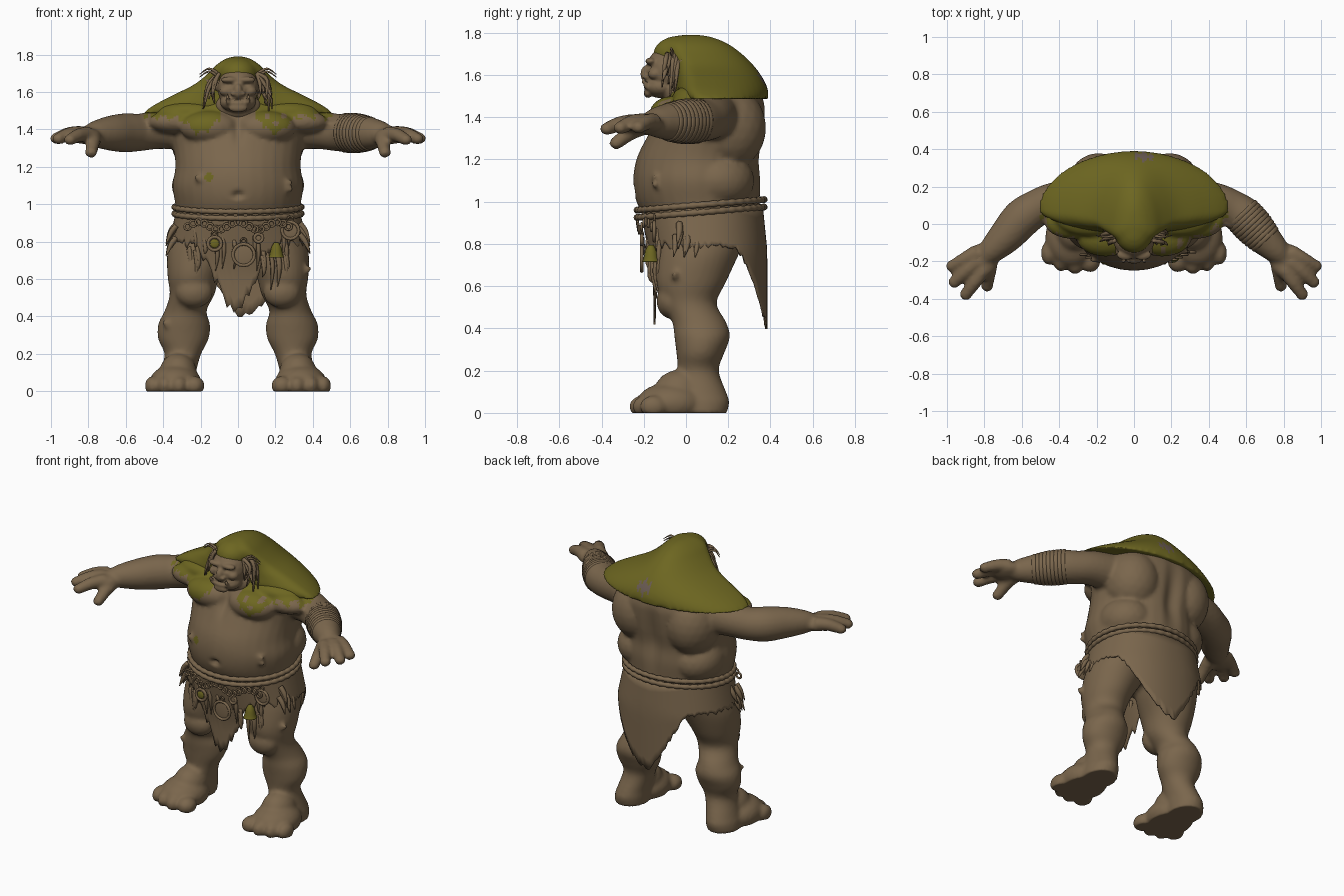
import bpy, bmesh, math, random
from mathutils import Vector, Matrix

random.seed(4)
default_cube = bpy.data.objects.get("Cube")
if default_cube:
    bpy.data.objects.remove(default_cube)


def material(name, colour):
    mat = bpy.data.materials.new(name)
    mat.use_nodes = True
    mat.diffuse_color = (*colour, 1)
    mat.node_tree.nodes["Principled BSDF"].inputs["Base Color"].default_value = (*colour, 1)
    return mat


BROWN = material("earthy_brown", (0.195, 0.133, 0.073))
MOSS = material("moss_green", (0.152, 0.133, 0.015))
LICHEN = material("lichen_grey", (0.15, 0.11, 0.09))


def spline(rows, steps, closed=False):
    """Smooth curve through rows of any length."""
    count, result = len(rows), []
    pick = (lambda i: rows[i % count]) if closed else (lambda i: rows[max(0, min(count - 1, i))])
    for i in range(count if closed else count - 1):
        quad = [pick(i + k) for k in (-1, 0, 1, 2)]
        for j in range(steps):
            t = j / steps
            result.append([b + (c - a + (2*a - 5*b + 4*c - d + (3*(b - c) + d - a) * t) * t) * t / 2
                           for a, b, c, d in zip(*quad)])
    return result if closed else result + [list(rows[-1])]


def bridge(bm, rings, closed=False):
    rings = [[bm.verts.new(co) for co in ring] for ring in rings]
    pairs = list(zip(rings, rings[1:])) + ([(rings[-1], rings[0])] if closed else [])
    for low, high in pairs:
        for i in range(len(low)):
            bm.faces.new((low[i - 1], low[i], high[i], high[i - 1]))
    if not closed:
        bm.faces.new(rings[0][::-1])
        bm.faces.new(rings[-1])


def loft(bm, rows, bias=0.5, steps=4, sides=32):
    """Stack of flat rings; each row is height, centre x, half width, front, back."""
    rings = []
    for z, cx, rx, front, back in spline(rows, steps):
        cy = front + bias * (back - front)
        ring = []
        for k in range(sides):
            a = math.tau * k / sides
            ry = back - cy if math.sin(a) > 0 else cy - front
            ring.append((cx + rx * math.cos(a), cy + ry * math.sin(a), z))
        rings.append(ring)
    bridge(bm, rings)


def tube(bm, rows, steps=4, sides=10, closed=False):
    """Round sweep; each row is x, y, z, radius."""
    rows = spline(rows, steps, closed)
    points, rings, side = [Vector(r[:3]) for r in rows], [], None
    last = len(points) - 1
    for i, p in enumerate(points):
        ahead = points[(i + 1) % len(points)] if closed else points[min(i + 1, last)]
        behind = points[i - 1] if closed else points[max(i - 1, 0)]
        t = (ahead - behind).normalized()
        side = t.orthogonal() if side is None else side - t * side.dot(t)
        side.normalize()
        up = t.cross(side)
        turn = [math.tau * k / sides for k in range(sides)]
        rings.append([p + (side * math.cos(a) + up * math.sin(a)) * rows[i][3] for a in turn])
    bridge(bm, rings, closed)


def blob(bm, centre, size):
    place = Matrix.Translation(centre) @ Matrix.Diagonal(size).to_4x4()
    bmesh.ops.create_icosphere(bm, subdivisions=3, radius=1, matrix=place)


def finish(name, bm, mat, voxel=0, smooth=4):
    bmesh.ops.recalc_face_normals(bm, faces=bm.faces)
    mesh = bpy.data.meshes.new(name)
    bm.to_mesh(mesh)
    bm.free()
    obj = bpy.data.objects.new(name, mesh)
    bpy.context.collection.objects.link(obj)
    if voxel:
        remesh = obj.modifiers.new("fuse", 'REMESH')
        remesh.mode, remesh.voxel_size = 'VOXEL', voxel
        relax = obj.modifiers.new("relax", 'SMOOTH')
        relax.factor, relax.iterations = 0.5, smooth
        bpy.context.view_layer.update()
        fused = bpy.data.meshes.new_from_object(obj.evaluated_get(bpy.context.evaluated_depsgraph_get()))
        obj.modifiers.clear()
        obj.data = fused
    obj.data.materials.clear()
    obj.data.materials.append(mat)
    for face in obj.data.polygons:
        face.use_smooth = True
    return obj


def paint(obj, mat, rule):
    obj.data.materials.append(mat)
    for face in obj.data.polygons:
        if rule(face.center):
            face.material_index = len(obj.data.materials) - 1


def carve(obj, centre, size, push):
    """Push the surface near a point to make a dent or crease."""
    for v in obj.data.vertices:
        d = v.co - Vector(centre)
        v.co.y += push * math.exp(-sum((a / b) ** 2 for a, b in zip(d, size)))


# Body: torso, muscles, legs, feet, arms and hands fused into one skin
bm = bmesh.new()
loft(bm, [(.78, 0, .27, -.1, .31), (.9, 0, .32, -.18, .35), (1, 0, .335, -.235, .355),
          (1.1, 0, .35, -.25, .36), (1.2, 0, .335, -.235, .355), (1.3, 0, .345, -.19, .37),
          (1.4, 0, .37, -.14, .378), (1.47, 0, .36, -.1, .375), (1.55, 0, .26, -.06, .34),
          (1.62, 0, .15, 0, .28)])
for s in (1, -1):
    blob(bm, (s * .15, -.07, 1.41), (.16, .105, .09))
    blob(bm, (s * .19, .2, 1.35), (.17, .18, .2))
    blob(bm, (s * .19, .15, 1.1), (.165, .175, .14))
    blob(bm, (s * .33, .01, 1.44), (.15, .09, .065))
    blob(bm, (s * .24, .045, 1.495), (.19, .11, .06))
    loft(bm, [(-.01, s * .335, .1, -.04, .19), (.05, s * .33, .1, -.06, .205), (.1, s * .32, .095, -.06, .19),
              (.2, s * .295, .098, -.04, .155), (.28, s * .292, .135, -.045, .18), (.36, s * .288, .138, -.055, .208),
              (.43, s * .28, .112, -.065, .19), (.52, s * .245, .12, -.11, .145), (.62, s * .237, .14, -.14, .19),
              (.75, s * .205, .172, -.135, .25), (.88, s * .17, .17, -.12, .31)])
    blob(bm, (s * .235, -.07, .53), (.1, .07, .085))
    blob(bm, (s * .335, -.07, .045), (.14, .165, .1))
    blob(bm, (s * .32, -.03, .1), (.1, .12, .105))
    for x, y, r in ((.235, -.195, .057), (.315, -.205, .048), (.39, -.19, .045), (.455, -.155, .043)):
        blob(bm, (s * x, y, .03), (r, .064, .052))
    tube(bm, [(s * .25, .14, 1.41, .12), (s * .42, .12, 1.4, .105), (s * .52, .085, 1.385, .1),
              (s * .6, .03, 1.382, .105), (s * .68, -.06, 1.38, .094), (s * .76, -.14, 1.375, .072),
              (s * .8, -.18, 1.37, .052)], sides=20)
    blob(bm, (s * .82, -.2, 1.368), (.09, .095, .046))
    for tip, root in (((.972, -.225, 1.352), (.84, -.15, 1.38)), ((.96, -.31, 1.35), (.84, -.2, 1.38)),
                      ((.898, -.375, 1.345), (.8, -.24, 1.375)), ((.785, -.33, 1.278), (.765, -.19, 1.36))):
        a, b = Vector(root), Vector(tip)
        mid = a.lerp(b, .5) + Vector((0, 0, .01))
        tube(bm, [(s * p.x, p.y, p.z, r) for p, r in ((a, .042), (mid, .038), (b, .032))])
        blob(bm, (s * tip[0], tip[1], tip[2]), (.034, .034, .03))
# Clusters of warts
for x, y, z in ((-.17, -.2, 1.15), (.24, -.155, 1.1), (.33, -.06, .64), (-.34, -.03, .36),
                (-.3, -.03, .2), (.55, -.01, 1.42)):
    for k in range(7):
        blob(bm, (x + random.uniform(-.05, .05), y + .006, z + random.uniform(-.025, .025)), (.022, .014, .014))
body = finish("body", bm, BROWN, .0125, 4)
carve(body, (0, -.25, 1.05), (.025, .1, .016), .03)
carve(body, (0, .37, 1.25), (.05, .15, .2), -.03)
carve(body, (0, -.17, 1.4), (.025, .1, .07), .025)
for v in body.data.vertices:
    v.co.z = max(v.co.z, 0)


def mossy(c):
    x = abs(c.x)
    if (c - Vector((-.16, -.22, 1.145))).length < .025:
        return True
    edge = 1.465 - .085 * math.exp(-((x - .2) / .08) ** 2)
    edge += .012 * math.sin(c.x * 90) + .008 * math.sin(c.x * 210 + 1)
    patch = c.x < 0 or c.z > 1.49 or math.sin(c.x * 70) * math.sin(c.z * 80) < .45
    return .09 < x < .5 and c.z > edge and patch and (c.y < .1 or c.z > 1.5)


paint(body, MOSS, mossy)

# Mossy hood and mantle over skull, hump and shoulders
bm = bmesh.new()
loft(bm, [(1.487, 0, .51, -.03, .39), (1.53, 0, .45, -.05, .388), (1.58, 0, .355, -.05, .367),
          (1.64, 0, .235, -.06, .325), (1.7, 0, .16, -.09, .265), (1.75, 0, .11, -.1, .195),
          (1.78, 0, .06, -.06, .12), (1.79, 0, .02, -.01, .06)], bias=.25, sides=48)
blob(bm, (0, -.03, 1.7), (.107, .125, .087))
mantle = finish("mossy_mantle", bm, MOSS, .0125, 3)
paint(mantle, LICHEN, lambda c: (c - Vector((.05, .35, 1.57))).length < .045 + .015 * math.sin(c.x * 150))

# Head with brow, nose, jaw, cheeks, ears and tusks
bm = bmesh.new()
blob(bm, (0, -.085, 1.62), (.11, .105, .115))
blob(bm, (0, -.115, 1.545), (.097, .085, .055))
blob(bm, (0, -.01, 1.52), (.13, .11, .09))
blob(bm, (0, -.19, 1.605), (.024, .026, .04))
blob(bm, (0, -.18, 1.515), (.05, .02, .024))
for s in (1, -1):
    blob(bm, (s * .045, -.165, 1.665), (.048, .028, .018))
    blob(bm, (s * .024, -.19, 1.592), (.017, .02, .014))
    blob(bm, (s * .065, -.145, 1.605), (.035, .035, .028))
    tube(bm, [(s * .09, -.05, 1.63, .035), (s * .14, -.03, 1.65, .022), (s * .175, -.015, 1.67, .007)])
    tube(bm, [(s * .05, -.18, 1.54, .014), (s * .056, -.2, 1.565, .011), (s * .055, -.2, 1.59, .005)])
head = finish("head", bm, BROWN, .007, 2)
carve(head, (0, -.19, 1.557), (.06, .05, .007), .014)
for s in (1, -1):
    carve(head, (s * .042, -.17, 1.638), (.018, .05, .01), .015)

# Matted locks and twigs beside the face
bm = bmesh.new()
for s in (1, -1):
    for k in range(26):
        y = random.uniform(-.1, .05)
        out = random.uniform(.115, .165)
        tube(bm, [(s * .1, y + .01, 1.7, .011), (s * out, y, random.uniform(1.61, 1.67), .011),
                  (s * (out + random.uniform(-.02, .03)), y - .015, random.uniform(1.47, 1.6), .003)], sides=6)
    for z in (1.7, 1.715):
        tube(bm, [(s * .1, -.06, z - .02, .01), (s * .155, -.07, z + .01, .006), (s * .205, -.06, z - .02, .002)], sides=6)
finish("matted_hair", bm, BROWN)


def hem_height(x, rear):
    """Lower edge of the cloth: steep on one rear side, gentle on the other."""
    if not rear:
        low = .41 + 2 * abs(x + .015)
    elif x > 0:
        low = .4 + 3.2 * x * x + .2 * x
    else:
        low = .4 - 1.8 * x
    return min(.79, low) + random.uniform(-.03, .03) * (.4 if rear else 1)


# Ragged loincloth with pointed front and rear flaps
bm = bmesh.new()
around, down, columns = 144, 9, []
for k in range(around):
    a = math.tau * k / around
    c, s = math.cos(a), math.sin(a)
    hem = hem_height(.37 * c, s > 0)
    column = []
    for j in range(down + 1):
        z = .97 + (hem - .97) * j / down
        flare = min(1, (.97 - z) / .2)
        ry = .295 + .02 * flare if s > 0 else .285 - .06 * min(1, (.97 - z) / .35)
        column.append(bm.verts.new(((.33 + .045 * flare) * math.copysign(abs(c) ** .9, c),
                                    .07 + ry * math.copysign(abs(s) ** .9, s), z)))
    columns.append(column)
for k in range(around):
    for j in range(down):
        bm.faces.new((columns[k - 1][j], columns[k][j], columns[k][j + 1], columns[k - 1][j + 1]))
cloth = finish("loincloth", bm, BROWN)
cloth.modifiers.new("thickness", 'SOLIDIFY').thickness = .01

# Hanging tatters on the front flap and hips
bm = bmesh.new()
for k in range(22):
    x, z = random.uniform(-.28, .26), random.uniform(.72, .88)
    y = -.18 + .9 * x * x
    tube(bm, [(x, y, z, .012), (x + .01, y - .005, z - .08, .012), (x, y + .015, z - random.uniform(.1, .2), .002)], sides=6)
for s in (1, -1):
    for k in range(6):
        y, z = random.uniform(-.08, .06), random.uniform(.82, .9)
        tube(bm, [(s * .33, y, z, .016), (s * .36, y, z - .04, .015), (s * .385, y - .01, z - .1, .002)], sides=6)
finish("tatters", bm, BROWN)

# Twisted rope belt
bm = bmesh.new()
for height in (.95, .985):
    rope = []
    for k in range(160):
        a = math.tau * k / 160
        s = math.sin(a)
        rope.append((.34 * math.cos(a), .07 + (.3 if s > 0 else .302) * s, height + .025 * s,
                     .0145 + .002 * math.sin(k * math.pi / 2)))
    tube(bm, rope, steps=1, closed=True)
finish("rope_belt", bm, BROWN)


def hoop(bm, x, y, z, radius, thick):
    turn = [math.tau * k / 16 for k in range(16)]
    tube(bm, [(x + radius * math.cos(a), y, z + radius * math.sin(a), thick) for a in turn], 1, 8, True)


# Sagging chain and medallions
bm = bmesh.new()
for k in range(19):
    x = -.27 + .03 * k
    hoop(bm, x, -.23 + .9 * x * x, .885 + .02 * math.cos(x * 30), .017, .006)
for x, y, z, r in ((-.125, -.205, .79, .036), (.03, -.21, .73, .058), (.28, -.15, .86, .045), (.11, -.21, .82, .022)):
    hoop(bm, x, y, z, r, .009)
    hoop(bm, x, y, z + r + .016, .014, .005)
    blob(bm, (x, y + .004, z), (r, .006, r))
finish("chain_and_medallions", bm, BROWN)

# Mossy gem and bell
bm = bmesh.new()
blob(bm, (-.125, -.21, .79), (.024, .008, .024))
loft(bm, [(.715, .205, .042, -.208, -.124), (.73, .205, .036, -.202, -.13), (.77, .205, .026, -.192, -.14),
          (.795, .205, .012, -.178, -.154)], sides=16)
finish("bell_and_gem", bm, MOSS)

# Wrapped bandage on the left forearm
bm = bmesh.new()
for k in range(9):
    t = k / 8
    p, n = Vector((.58, .05, 1.382)).lerp(Vector((.7, -.08, 1.378)), t), Vector((.68, -.73, 0))
    r = .107 - .014 * t + .007 * math.sin(math.pi * t)
    tube(bm, [(*(p - n * .012), r - .003), (*p, r), (*(p + n * .012), r - .004)], 2, 24)
finish("forearm_wrap", bm, BROWN)
